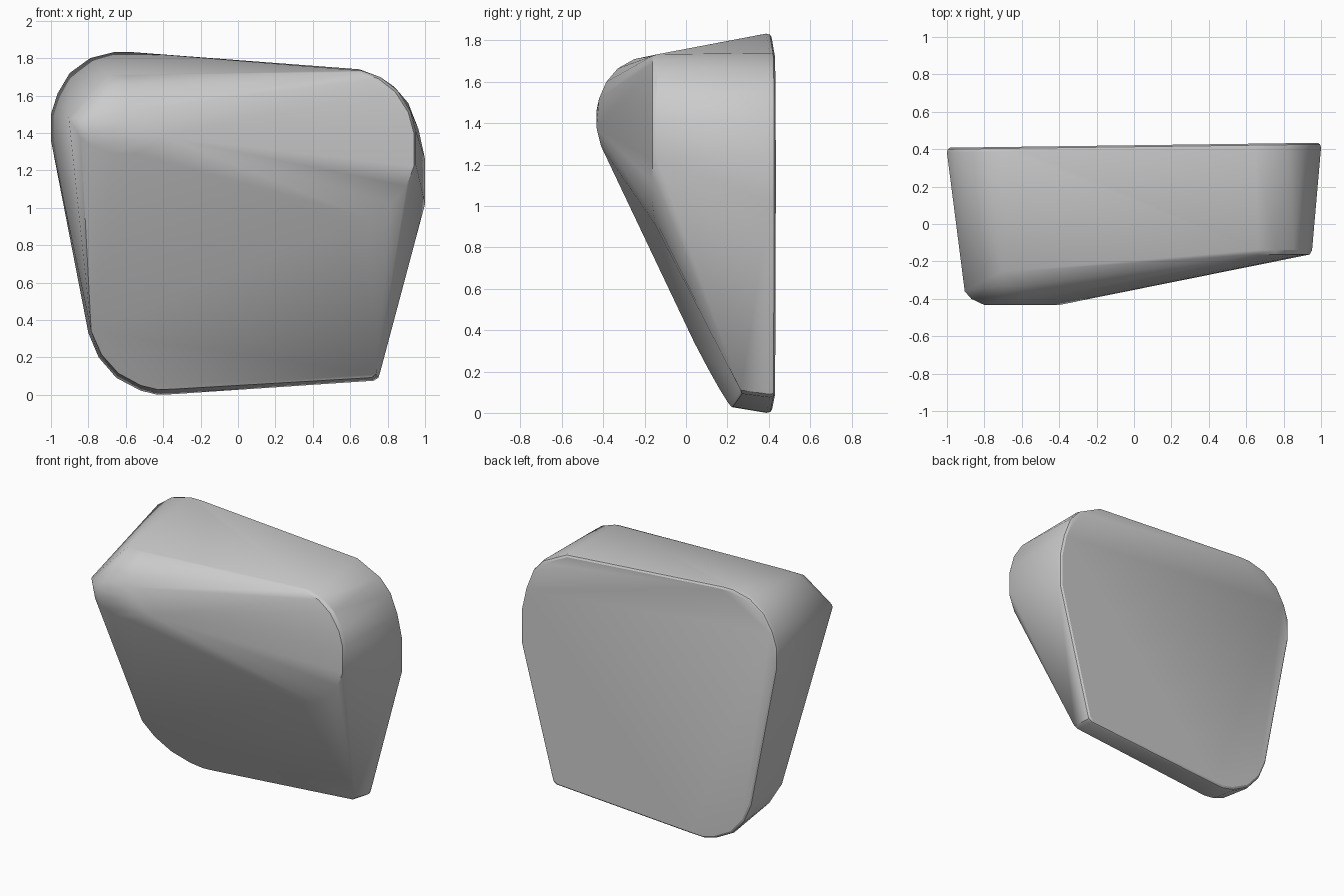
import bpy, bmesh, math

if "Cube" in bpy.data.objects:
    bpy.data.objects.remove(bpy.data.objects["Cube"])

# Rounded outline of the back plate (x, z)
outline = [(-1, 1.36), (-1, 1.5), (-.965, 1.61), (-.9, 1.72), (-.79, 1.8), (-.66, 1.833), (-.58, 1.833),
           (.65, 1.74), (.83, 1.65), (.91, 1.56), (.965, 1.42), (1, 1.26), (1, 1.02),
           (.76, .12), (.75, .09), (.725, .075), (-.35, .003), (-.43, 0), (-.52, .022),
           (-.65, .09), (-.745, .2), (-.8, .33)]


def back_y(x):
    return .421 + .013 * x


def front_y(x, z):
    # sloping front plane
    return -.41 + (1.29 - z) * .4955 + .072 * (x + .5)


points = []

# Back plate: flat face, softened rim
for x, z in outline:
    for inset, depth in ((.018, 0), (.005, .008), (0, .026)):
        points.append((x * (1 - inset), back_y(x) - depth, .9 + (z - .9) * (1 - inset)))

# Lower front edge, following the outline of the bottom corners
for x, z in ((-.35, .03), (-.43, .028), (-.52, .05), (-.64, .115), (-.73, .215), (-.785, .34),
             (.715, .092), (.738, .11)):
    points.append((x, front_y(x, z), z))

# Right end cap: rounded arc
for x, z in ((.6, .92), (.7, .945), (.82, 1.02), (.9, 1.115), (.94, 1.22),
             (.94, 1.4), (.91, 1.51), (.84, 1.62), (.75, 1.69), (.65, 1.725)):
    points.append((x, -.163 if z > 1 else -.155, z))
    if z > 1.1:
        points.append((x + .012, -.14, z + .008))

# Left nose: rounded ridge running along x
points += [(-.4, -.433, 1.38), (-.8, -.433, 1.4), (-.8, -.433, 1.46), (-.6, -.433, 1.45),
           (-.87, -.4, 1.475), (-.905, -.36, 1.48), (-.84, -.41, 1.37),
           (-.68, -.411, 1.29), (-.54, -.411, 1.29), (-.78, -.42, 1.33),
           (-.75, -.42, 1.52), (-.6, -.42, 1.52), (-.7, -.385, 1.6), (-.58, -.385, 1.6),
           (-.7, -.33, 1.665), (-.58, -.33, 1.665), (-.7, -.25, 1.71), (-.58, -.25, 1.71)]

# Wrap the profiles into one solid
bm = bmesh.new()
for p in points:
    bm.verts.new(p)
hull = bmesh.ops.convex_hull(bm, input=bm.verts[:])
loose = [v for v in bm.verts if not v.link_faces]
bmesh.ops.delete(bm, geom=loose, context='VERTS')
bmesh.ops.dissolve_limit(bm, angle_limit=math.radians(.5), verts=bm.verts[:], edges=bm.edges[:])
bmesh.ops.recalc_face_normals(bm, faces=bm.faces[:])

mesh = bpy.data.meshes.new("wedge_block")
bm.to_mesh(mesh)
bm.free()
block = bpy.data.objects.new("wedge_block", mesh)
bpy.context.collection.objects.link(block)
bpy.context.view_layer.objects.active = block
block.select_set(True)
bpy.ops.object.shade_smooth_by_angle(angle=math.radians(30))
